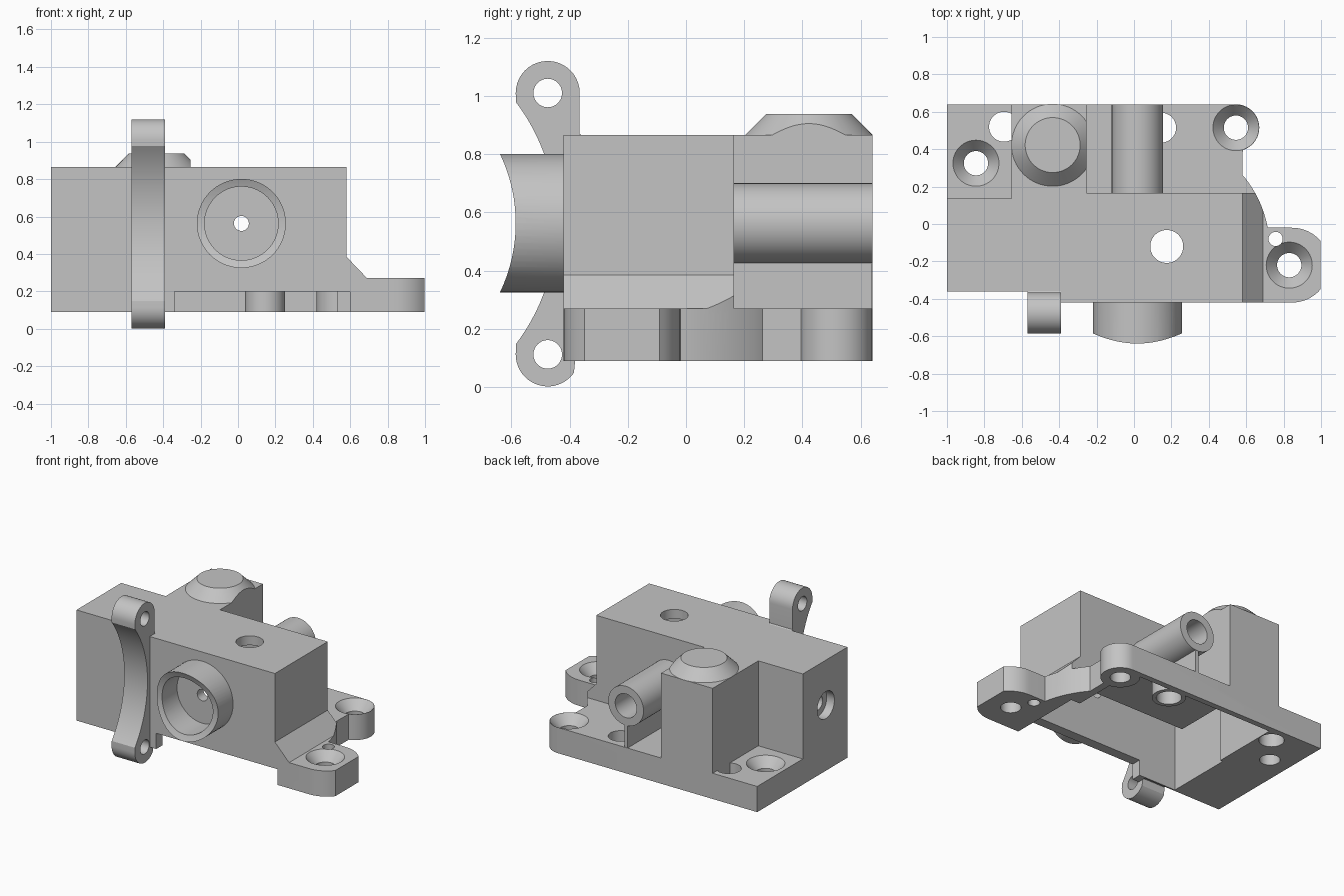
import bpy, bmesh, math
from mathutils import Matrix, Vector

if "Cube" in bpy.data.objects:
    bpy.data.objects.remove(bpy.data.objects["Cube"], do_unlink=True)

grey = bpy.data.materials.new("cast grey")
grey.use_nodes = True
COLOUR = (0.55, 0.55, 0.55, 1)
grey.diffuse_color = COLOUR
grey.node_tree.nodes["Principled BSDF"].inputs["Base Color"].default_value = COLOUR


def finish(bm, name):
    bmesh.ops.recalc_face_normals(bm, faces=bm.faces)
    mesh = bpy.data.meshes.new(name)
    bm.to_mesh(mesh)
    bm.free()
    mesh.materials.append(grey)
    ob = bpy.data.objects.new(name, mesh)
    bpy.context.collection.objects.link(ob)
    return ob


def prism(name, pts, lo, hi, axis="z"):
    """Extrude a closed profile: (x, y) along z, (y, z) along x, or (x, z) along y."""
    bm = bmesh.new()
    place = {"z": lambda a, b: (a, b, lo), "x": lambda a, b: (lo, a, b),
             "y": lambda a, b: (a, lo, b)}[axis]
    face = bm.faces.new([bm.verts.new(place(a, b)) for a, b in pts])
    out = bmesh.ops.extrude_face_region(bm, geom=[face])
    move = Vector([(hi - lo) * (axis == name_) for name_ in "xyz"])
    bmesh.ops.translate(bm, vec=move, verts=[v for v in out["geom"] if isinstance(v, bmesh.types.BMVert)])
    return finish(bm, name)


def box(name, x0, x1, y0, y1, z0, z1):
    return prism(name, [(x0, y0), (x1, y0), (x1, y1), (x0, y1)], z0, z1)


def rod(name, start, end, r0, r1=None, segments=64):
    """Cylinder or frustum between two points."""
    a, b = Vector(start), Vector(end)
    bm = bmesh.new()
    turn = (b - a).to_track_quat("Z", "Y").to_matrix().to_4x4()
    bmesh.ops.create_cone(bm, cap_ends=True, segments=segments, radius1=r0,
                          radius2=r0 if r1 is None else r1, depth=(b - a).length,
                          matrix=Matrix.Translation((a + b) / 2) @ turn)
    return finish(bm, name)


def combine(target, tool, operation="DIFFERENCE"):
    mod = target.modifiers.new("combine", "BOOLEAN")
    mod.operation, mod.object, mod.solver = operation, tool, "EXACT"
    bpy.context.view_layer.objects.active = target
    bpy.ops.object.modifier_apply(modifier=mod.name)
    bpy.data.objects.remove(tool, do_unlink=True)


def arc(cx, cy, r, a0, a1, n=16):
    return [(cx + r * math.cos(math.radians(a0 + (a1 - a0) * i / n)),
             cy + r * math.sin(math.radians(a0 + (a1 - a0) * i / n))) for i in range(n + 1)]


BOTTOM, FLOOR, TOP = 0.09, 0.27, 0.865
BORE_X, BORE_Z = 0.018, 0.563
EAR = (0.545, 0.515)
PLATE_HOLE = (0.145, 0.515)

# Base plate footprint with its two rounded lugs and bulging right edge
footprint = [(-1, 0.64), (-1, -0.36), (-0.39, -0.36), (-0.39, -0.42)]
footprint += [(min(x, 1), y) for x, y in arc(0.845, -0.22, 0.2, -90, -40, 8) + arc(0.845, -0.22, 0.2, 40, 90, 8)]
footprint += arc(0.12, -0.13, 0.605, 10.5, 39, 12) + [(0.58, 0.262)]
footprint += arc(*EAR, 0.125, -73, 90, 20)
body = prism("valve_body", footprint, BOTTOM, FLOOR)
combine(body, rod("rear_hole", (-0.695, 0.52, 0), (-0.695, 0.52, 0.4), 0.08))

# Sloping gusset, trimmed to the plate edge
gusset = prism("gusset", [(0.5, 0.25), (0.69, 0.25), (0.69, FLOOR), (0.58, 0.385), (0.5, 0.385)],
               -0.42, 0.165, "y")
combine(gusset, prism("trim", footprint, 0, 1), "INTERSECT")
combine(body, gusset, "UNION")

# Main block and rear tower
block = [(-1, -0.36), (-0.39, -0.36), (-0.39, -0.42), (0.58, -0.42), (0.58, 0.165),
         (-0.655, 0.165), (-0.655, 0.135), (-1, 0.135)]
combine(body, prism("block", block, BOTTOM, TOP), "UNION")
combine(body, box("tower", -0.655, -0.255, 0.1, 0.64, 0.2, TOP), "UNION")

# Hollow underside and the open slot along the front foot
combine(body, box("cavity", -0.63, 0.53, -0.35, 0.12, 0, 0.8))
combine(body, box("tower_cavity", -0.61, -0.295, 0.05, 0.6, 0, 0.78))
combine(body, box("front_slot", -0.34, 0.6, -0.5, 0.1, 0, 0.2))

# Shallow pocket under the plate, leaving round bosses about the holes
pocket = box("pocket", -0.4, 0.53, 0.05, 0.6, 0, 0.2)
for (x, y), r in [(EAR, 0.125), (PLATE_HOLE, 0.107)]:
    combine(pocket, rod("boss", (x, y, -0.1), (x, y, 0.3), r))
combine(body, pocket)

# Countersunk mounting holes
for x, y in [(-0.845, 0.325), EAR, (0.83, -0.22)]:
    combine(body, rod("hole", (x, y, 0), (x, y, 0.25), 0.065))
    combine(body, rod("countersink", (x, y, 0.205), (x, y, 0.28), 0.065, 0.132))

# Plain holes through the plate and the top
for x, y, r, z0, z1 in [(*PLATE_HOLE, 0.08, 0, 0.3), (0.757, -0.08, 0.038, 0, 0.3),
                        (0.175, -0.12, 0.088, 0.7, 0.95)]:
    combine(body, rod("hole", (x, y, z0), (x, y, z1), r))

# Cross bore and the stepped side port
combine(body, rod("bore", (BORE_X, -0.6, BORE_Z), (BORE_X, 0.3, BORE_Z), 0.04))
combine(body, rod("side_bore", (-1.1, -0.12, 0.55), (-0.5, -0.12, 0.55), 0.05))
combine(body, rod("side_recess", (-1.1, -0.12, 0.55), (-0.94, -0.12, 0.55), 0.095))

# Front port ring with a saddle-shaped mouth
port = rod("front_port", (BORE_X, -0.66, BORE_Z), (BORE_X, -0.4, BORE_Z), 0.238)
combine(port, rod("port_bore", (BORE_X, -0.8, BORE_Z), (BORE_X, -0.3, BORE_Z), 0.197))
combine(port, rod("saddle", (-0.5, -1.135, BORE_Z), (0.5, -1.135, BORE_Z), 0.55, segments=160))

# Rear pipe on a thin rib
pipe = rod("rear_pipe", (BORE_X, 0.14, BORE_Z), (BORE_X, 0.64, BORE_Z), 0.137)
combine(pipe, rod("pipe_bore", (BORE_X, 0.1, BORE_Z), (BORE_X, 0.7, BORE_Z), 0.083))
rib = box("pipe_rib", 0.005, 0.03, 0.15, 0.638, 0.26, 0.44)

# Tapered cap on the tower, trimmed flush with its side
cap = rod("tower_cap", (-0.435, 0.422, TOP), (-0.435, 0.422, 0.938), 0.22, 0.147)
combine(cap, box("cap_trim", -0.255, 0, 0, 1, 0.8, 1))

# Curved clamp bracket with an eye at each end
profile = arc(-0.475, 1.01, 0.11, 0, 180, 20)
profile += arc(-1.135, BORE_Z, 0.69, 37, -37, 32)
profile += arc(-0.475, 0.112, 0.11, 180, 325, 20) + [(-0.38, 0.1), (-0.35, 0.1), (-0.35, 0.86), (-0.365, 0.87)]
bracket = prism("clamp_bracket", profile, -0.57, -0.39, "x")
for z in (1.01, 0.112):
    combine(bracket, rod("eye", (-0.7, -0.475, z), (-0.3, -0.475, z), 0.049))

# Smooth the round walls, keep the edges sharp
for ob in (body, port, pipe, rib, cap, bracket):
    bpy.ops.object.select_all(action="DESELECT")
    ob.select_set(True)
    bpy.context.view_layer.objects.active = ob
    bpy.ops.object.shade_smooth_by_angle(angle=math.radians(30))
